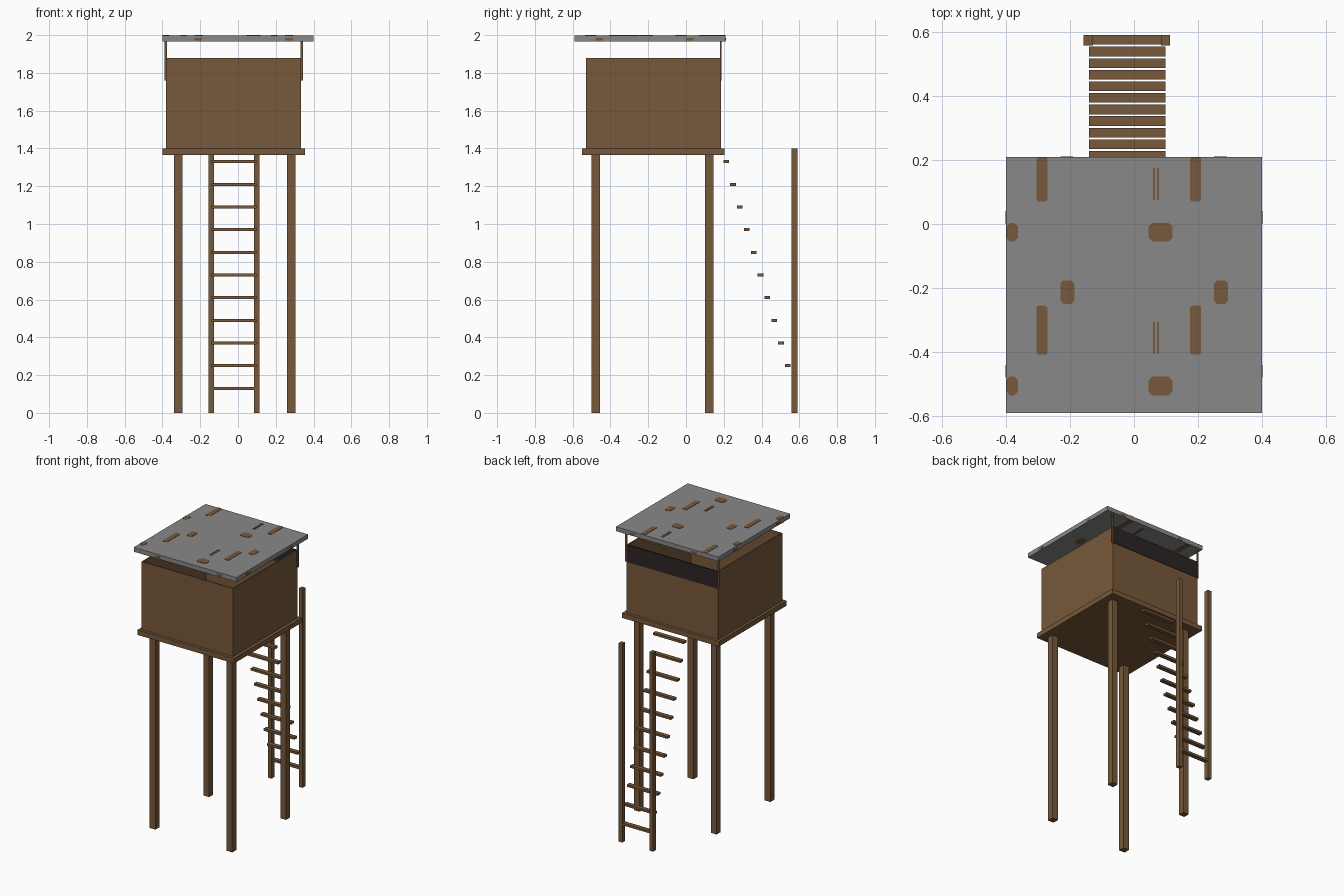
import bpy, bmesh

if "Cube" in bpy.data.objects:
    bpy.data.objects.remove(bpy.data.objects["Cube"])


def material(name, rgb):
    m = bpy.data.materials.new(name)
    m.diffuse_color = (*rgb, 1)
    m.use_nodes = True
    m.node_tree.nodes["Principled BSDF"].inputs["Base Color"].default_value = m.diffuse_color
    return m


WOOD = material("brown wood", (0.185, 0.098, 0.043))
METAL = material("grey roof metal", (0.25, 0.25, 0.25))
DARK = material("dark panel", (0.026, 0.018, 0.018))


def finish(name, bm, mat):
    bmesh.ops.recalc_face_normals(bm, faces=bm.faces)
    me = bpy.data.meshes.new(name)
    bm.to_mesh(me)
    bm.free()
    me.materials.append(mat)
    ob = bpy.data.objects.new(name, me)
    bpy.context.collection.objects.link(ob)
    return ob


def box(name, x, y, z, mat=WOOD):
    """Box from (min, max) pairs on each axis."""
    bm = bmesh.new()
    bmesh.ops.create_cube(bm, size=1)
    for v in bm.verts:
        v.co = [sum(r) / 2 + c * (r[1] - r[0]) for r, c in zip((x, y, z), v.co)]
    return finish(name, bm, mat)


def blob(name, x, y, z, cut):
    """Flat plate with clipped corners."""
    (x0, x1), (y0, y1) = x, y
    pts = [(x0 + cut, y0), (x1 - cut, y0), (x1, y0 + cut), (x1, y1 - cut),
           (x1 - cut, y1), (x0 + cut, y1), (x0, y1 - cut), (x0, y0 + cut)]
    bm = bmesh.new()
    f = bm.faces.new([bm.verts.new((px, py, z[0])) for px, py in pts])
    ext = bmesh.ops.extrude_face_region(bm, geom=[f])["geom"]
    for v in ext:
        if isinstance(v, bmesh.types.BMVert):
            v.co.z = z[1]
    return finish(name, bm, WOOD)


# Legs and platform
for x in (-0.34, 0.26):
    for y in (-0.5, 0.1):
        box("leg", (x, x + 0.045), (y, y + 0.045), (0, 1.37))
box("platform", (-0.4, 0.355), (-0.55, 0.205), (1.365, 1.4))

# Cabin walls, open at the top
X0, X1, Y0, Y1, T = -0.381, 0.334, -0.53, 0.185, 0.008
box("front_wall", (X0, X1), (Y0, Y0 + T), (1.4, 1.88))
box("left_wall", (X0, X0 + T), (Y0 + T, Y1), (1.4, 1.88))
box("right_wall", (X1 - T, X1), (Y0 + T, Y1), (1.4, 1.88))
box("back_wall", (X0 + T, X1 - T), (Y1 - T, Y1), (1.4, 1.76))
box("back_dark_panel", (X0, X1), (Y1 - T, Y1 + 0.003), (1.76, 1.88), DARK)

# Thin posts holding the roof
for x in (-0.389, 0.331):
    box("roof_post", (x, x + 0.013), (0.18, 0.187), (1.76, 1.968))

# Roof sheet
box("roof", (-0.4, 0.4), (-0.59, 0.21), (1.967, 1.998), METAL)

# Rust patches on the top and underside of the roof
for z in ((1.997, 2.0), (1.965, 1.968)):
    for x in (-0.305, 0.175):
        for y in ((0.07, 0.21), (-0.408, -0.255)):
            blob("roof_streak", (x, x + 0.035), y, z, 0.006)
    for x in ((-0.4, -0.362), (0.045, 0.12)):
        for y in (-0.055, -0.535):
            blob("roof_spot", x, (y, y + 0.058), z, 0.012)
    for x in (-0.23, 0.25):
        blob("roof_spot", (x, x + 0.044), (-0.25, -0.176), z, 0.01)
    for x in (0.06, 0.072):
        for y in ((0.075, 0.175), (-0.405, -0.305)):
            box("roof_scratch", (x, x + 0.006), y, z)

# Rust patches on the roof edges
for x in (-0.23, 0.25):
    for y in (-0.591, 0.209):
        box("edge_spot", (x, x + 0.04), (y, y + 0.002), (1.972, 1.986))
for y in (-0.48, 0.0):
    for x in (-0.401, 0.399):
        box("edge_spot", (x, x + 0.002), (y, y + 0.04), (1.972, 1.986))

# Ladder: upright rails with rungs stepping in towards the platform
for x in (-0.157, 0.084):
    box("ladder_rail", (x, x + 0.029), (0.558, 0.59), (0, 1.4))
for i in range(11):
    y, z = 0.575 - 0.0362 * i, 0.13 + 0.12 * i
    box("ladder_rung", (-0.141, 0.098), (y - 0.015, y + 0.015), (z - 0.008, z + 0.008))
